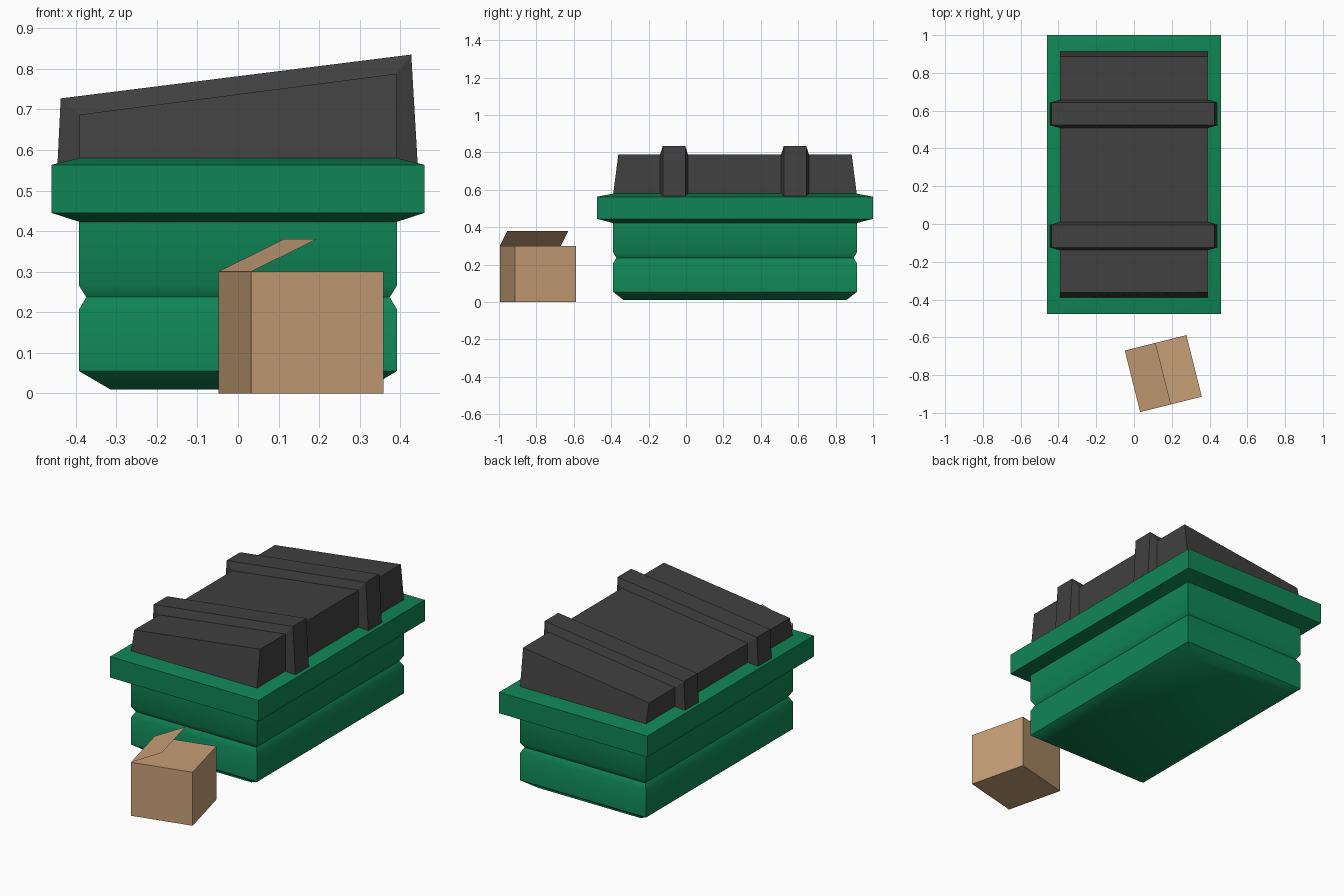
import bpy, bmesh, math
from mathutils import Matrix

if "Cube" in bpy.data.objects:
    bpy.data.objects.remove(bpy.data.objects["Cube"])


def material(name, rgb):
    m = bpy.data.materials.new(name)
    m.diffuse_color = (*rgb, 1)
    m.use_nodes = True
    m.node_tree.nodes["Principled BSDF"].inputs["Base Color"].default_value = m.diffuse_color
    return m


GREEN = material("green metal", (0.005, 0.235, 0.095))
DARK = material("dark plastic", (0.052, 0.052, 0.052))
TAN = material("cardboard", (0.57, 0.35, 0.185))


def loft(name, rings, mat, caps=True, smooth=None):
    """Skin a solid through matching closed rings of points."""
    bm = bmesh.new()
    loops = [[bm.verts.new(p) for p in r] for r in rings]
    n = len(loops[0])
    for a, b in zip(loops, loops[1:]):
        for i in range(n):
            j = (i + 1) % n
            bm.faces.new((a[i], a[j], b[j], b[i]))
    if caps:
        bm.faces.new(loops[0])
        bm.faces.new(loops[-1])
    bmesh.ops.recalc_face_normals(bm, faces=bm.faces)
    me = bpy.data.meshes.new(name)
    bm.to_mesh(me)
    bm.free()
    me.materials.append(mat)
    ob = bpy.data.objects.new(name, me)
    bpy.context.collection.objects.link(ob)
    if smooth:
        bpy.ops.object.select_all(action='DESELECT')
        bpy.context.view_layer.objects.active = ob
        ob.select_set(True)
        bpy.ops.object.shade_smooth_by_angle(angle=math.radians(smooth))
    return ob


CY = 0.262  # centre of the bin along y


def rect(hx, hy, z_left, z_right=None, cy=CY):
    zr = z_left if z_right is None else z_right
    return [(-hx, cy - hy, z_left), (hx, cy - hy, zr),
            (hx, cy + hy, zr), (-hx, cy + hy, z_left)]


# Bin body: chamfered base, pinched groove, overhanging rim
body_profile = [(0.315, 0.595, 0.01), (0.392, 0.652, 0.055),
                (0.392, 0.652, 0.207), (0.374, 0.634, 0.237),
                (0.392, 0.652, 0.266), (0.392, 0.652, 0.423),
                (0.46, 0.738, 0.445), (0.46, 0.738, 0.563),
                (0.392, 0.652, 0.58)]
loft("bin_body", [rect(*p) for p in body_profile], GREEN, smooth=40)

# Sloping lid
loft("bin_lid", [rect(0.391, 0.651, 0.579), rect(0.391, 0.624, 0.687, 0.788)], DARK)

# Raised ribs wrapped over the lid
outer = [(-0.445, 0.564), (-0.437, 0.727), (0.427, 0.835), (0.443, 0.564)]
inner = [(-0.391, 0.564), (-0.391, 0.686), (0.391, 0.787), (0.391, 0.564)]
for i, cy in enumerate((-0.064, 0.583)):
    rings = [[(x, cy + dy, z) for x, z in prof]
             for prof, dy in ((inner, -0.075), (outer, -0.06), (outer, 0.06), (inner, 0.075))]
    loft(f"lid_rib_{i + 1}", rings, DARK)

# Cardboard box with one half-open flap hinged on its left edge
S = 0.168
place = Matrix.Translation((0.155, -0.792, 0)) @ Matrix.Rotation(math.radians(14), 4, 'Z')
box = loft("cardboard_box", [rect(S, S, 0, cy=0), rect(S, S, 0.3, cy=0)], TAN)
box.matrix_world = place

me = bpy.data.meshes.new("box_flap")
me.from_pydata([(-S, -S, 0.3), (0, -S, 0.381), (0, S, 0.381), (-S, S, 0.3)], [], [(0, 1, 2, 3)])
me.materials.append(TAN)
flap = bpy.data.objects.new("box_flap", me)
bpy.context.collection.objects.link(flap)
flap.matrix_world = place
